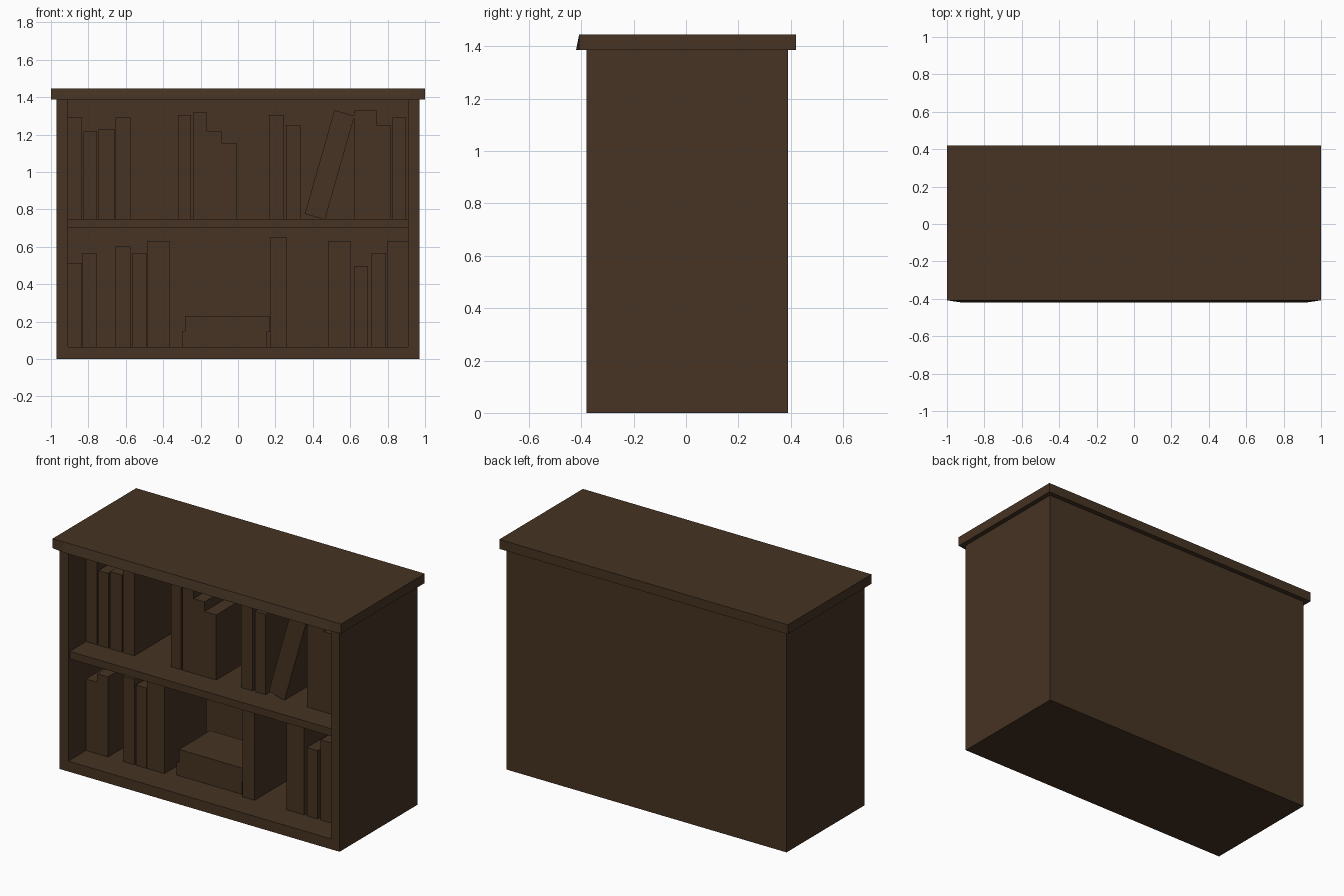
import bpy, bmesh, math

if "Cube" in bpy.data.objects:
    bpy.data.objects.remove(bpy.data.objects["Cube"])

wood = bpy.data.materials.new("dark brown wood")
wood.diffuse_color = (0.061, 0.033, 0.0168, 1)
wood.use_nodes = True
wood.node_tree.nodes["Principled BSDF"].inputs["Base Color"].default_value = wood.diffuse_color


def box(name, x0, x1, y0, y1, z0, z1, tilt=0.0):
    """Box from its bounds, optionally leaned about the y axis."""
    bm = bmesh.new()
    bmesh.ops.create_cube(bm, size=1)
    bmesh.ops.scale(bm, vec=(x1 - x0, y1 - y0, z1 - z0), verts=bm.verts)
    me = bpy.data.meshes.new(name)
    bm.to_mesh(me)
    bm.free()
    me.materials.append(wood)
    ob = bpy.data.objects.new(name, me)
    ob.location = ((x0 + x1) / 2, (y0 + y1) / 2, (z0 + z1) / 2)
    ob.rotation_euler.y = tilt
    bpy.context.collection.objects.link(ob)
    return ob


# carcass: one block with the front opening inset and pushed in
case = box("bookcase_body", -0.97, 0.97, -0.38, 0.39, 0, 1.387)
bm = bmesh.new()
bm.from_mesh(case.data)
front = next(f for f in bm.faces if f.normal.y < -0.9)
inner = bmesh.ops.extrude_face_region(bm, geom=[front])["geom"]
ring = [v for v in inner if isinstance(v, bmesh.types.BMVert)]
bmesh.ops.delete(bm, geom=[front], context="FACES_ONLY")
for v in ring:                                   # frame opening
    v.co.x = math.copysign(0.91, v.co.x)
    v.co.z = (0.065 if v.co.z < 0 else 1.386) - 1.387 / 2
face = next(f for f in inner if isinstance(f, bmesh.types.BMFace))
deep = bmesh.ops.extrude_face_region(bm, geom=[face])["geom"]
bmesh.ops.delete(bm, geom=[face], context="FACES_ONLY")
for v in deep:
    if isinstance(v, bmesh.types.BMVert):
        v.co.y += 0.71
bmesh.ops.recalc_face_normals(bm, faces=bm.faces)
bm.to_mesh(case.data)
bm.free()

# top board: the lower front edge bows out slightly
bm = bmesh.new()
low = [(-1, -0.408), (-0.92, -0.42), (0.92, -0.42), (1, -0.408), (1, 0.42), (-1, 0.42)]
high = [(-1, -0.408), (-0.92, -0.408), (0.92, -0.408), (1, -0.408), (1, 0.42), (-1, 0.42)]
a = [bm.verts.new((x, y, 1.386)) for x, y in low]
b = [bm.verts.new((x, y, 1.445)) for x, y in high]
bm.faces.new(a)
bm.faces.new(b)
for i in range(6):
    j = (i + 1) % 6
    bm.faces.new((a[i], a[j], b[j], b[i]))
bmesh.ops.recalc_face_normals(bm, faces=bm.faces)
me = bpy.data.meshes.new("top_board")
bm.to_mesh(me)
bm.free()
me.materials.append(wood)
bpy.context.collection.objects.link(bpy.data.objects.new("top_board", me))

# middle shelf
box("middle_shelf", -0.91, 0.91, -0.365, 0.33, 0.70, 0.747)

# standing books: left, right, top
upper = [(-0.91, -0.835, 1.29), (-0.825, -0.755, 1.215), (-0.745, -0.66, 1.23),
         (-0.655, -0.575, 1.29), (-0.32, -0.25, 1.305), (-0.24, -0.165, 1.317),
         (-0.165, -0.088, 1.215), (-0.088, -0.008, 1.155), (0.165, 0.245, 1.305),
         (0.26, 0.335, 1.25), (0.62, 0.74, 1.327), (0.74, 0.815, 1.25),
         (0.825, 0.897, 1.29)]
lower = [(-0.91, -0.835, 0.513), (-0.832, -0.757, 0.567), (-0.655, -0.575, 0.6),
         (-0.565, -0.49, 0.567), (-0.487, -0.367, 0.63), (0.175, 0.258, 0.652),
         (0.48, 0.602, 0.63), (0.62, 0.695, 0.493), (0.715, 0.79, 0.567),
         (0.797, 0.909, 0.63)]
for row, books, base in (("upper", upper, 0.747), ("lower", lower, 0.065)):
    for i, (x0, x1, top) in enumerate(books):
        box(f"{row}_book_{i + 1}", x0, x1, -0.205, 0.21, base, top)

# leaning book and books lying flat
box("leaning_book", 0.434, 0.546, -0.205, 0.21, 0.749, 1.326, math.radians(15.9))
box("flat_book_bottom", -0.30, 0.155, -0.18, 0.13, 0.065, 0.147)
box("flat_book_top", -0.283, 0.17, -0.18, 0.13, 0.147, 0.23)
